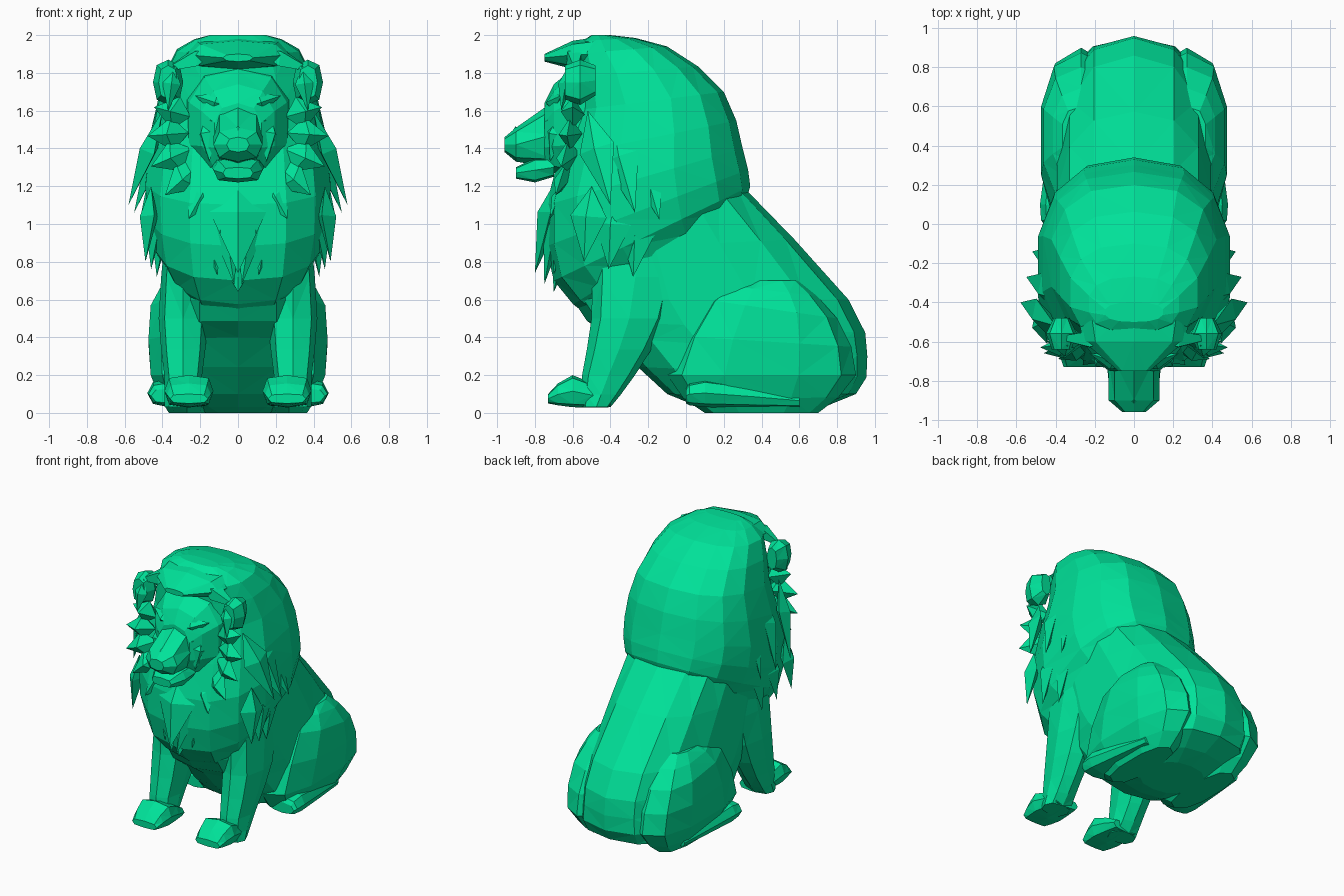
import bpy, bmesh, math
from mathutils import Vector

if "Cube" in bpy.data.objects:
    bpy.data.objects.remove(bpy.data.objects["Cube"], do_unlink=True)

green = bpy.data.materials.new("emerald_green")
green.use_nodes = True
colour = (0, .76, .32, 1)
green.diffuse_color = colour
green.node_tree.nodes["Principled BSDF"].inputs["Base Color"].default_value = colour


def finish(name, bm, mirror):
    """Turn a bmesh into a flat-shaded object, mirrored across x if asked."""
    bmesh.ops.recalc_face_normals(bm, faces=bm.faces)
    mesh = bpy.data.meshes.new(name)
    bm.to_mesh(mesh)
    bm.free()
    mesh.materials.append(green)
    obj = bpy.data.objects.new(name, mesh)
    bpy.context.collection.objects.link(obj)
    if mirror:
        modifier = obj.modifiers.new("mirror", "MIRROR")
        modifier.use_mirror_merge = False


def ring(front, back, half_width):
    """A section through two points (y, z) of the side outline."""
    return (*front, *back, half_width)


def slab(y, bottom, top, half_width):
    """An upright section facing the front."""
    return ring(front=(y, top), back=(y, bottom), half_width=half_width)


def refine(rings):
    """Add a curved in-between section to every pair of sections."""
    result = []
    last = len(rings) - 1
    for i in range(last):
        before, here = rings[max(i - 1, 0)], rings[i]
        there, after = rings[i + 1], rings[min(i + 2, last)]
        middle = [(b + c) / 2 + (b + c - a - d) / 16
                  for a, b, c, d in zip(before, here, there, after)]
        result += [here, middle]
    return result + [rings[last]]


def power(value, exponent):
    return math.copysign(abs(value) ** exponent, value)


def loft(name, *rings, sides=10, centre=0, mirror=False, squareness=.8, curved=True):
    """Skin a faceted tube with closed ends over the given sections."""
    bm = bmesh.new()
    loops = []
    for front_y, front_z, back_y, back_z, half_width in refine(rings) if curved else rings:
        front, back = Vector((centre, front_y, front_z)), Vector((centre, back_y, back_z))
        loop = []
        for i in range(sides):
            angle = math.tau * i / sides
            blend = (1 - power(math.cos(angle), squareness)) / 2
            point = front.lerp(back, blend)
            point.x += half_width * power(math.sin(angle), squareness)
            loop.append(bm.verts.new(point))
        loops.append(loop)
    for low, high in zip(loops, loops[1:]):
        for i in range(sides):
            j = (i + 1) % sides
            bm.faces.new((low[i], low[j], high[j], high[i]))
    bm.faces.new(loops[0])
    bm.faces.new(loops[-1])
    bmesh.ops.triangulate(bm, faces=bm.faces)
    finish(name, bm, mirror)


def lock(name, root, tip, width, thick, facing, mirror=True):
    """A pointed lock of hair with a raised ridge on its facing side."""
    root, tip, facing = Vector(root), Vector(tip), Vector(facing).normalized()
    along = tip - root
    side = along.cross(facing).normalized() * width
    rise = facing * thick
    bm = bmesh.new()
    ends = [bm.verts.new(root), bm.verts.new(tip)]
    belt = [bm.verts.new(root + along * .4 + offset)
            for offset in (side, rise, -side, -rise)]
    for current, following in zip(belt, belt[1:] + belt[:1]):
        for end in ends:
            bm.faces.new((end, current, following))
    finish(name, bm, mirror)


ahead = Vector((0, -1, 0))
outward = Vector((1, -.3, 0))

# Torso, from the seat up to the shoulders
loft("torso",
     ring(front=(.2, 0), back=(.6, 0), half_width=.2),
     ring(front=(-.1, .1), back=(.9, .1), half_width=.4),
     ring(front=(-.4, .4), back=(.96, .3), half_width=.4),
     ring(front=(-.6, .6), back=(.86, .6), half_width=.4),
     ring(front=(-.5, 1.1), back=(.3, 1.2), half_width=.4),
     sides=14)

# Hind legs
loft("thigh",
     ring(front=(.1, 0), back=(.7, 0), half_width=.1),
     ring(front=(-.1, .2), back=(.9, .2), half_width=.2),
     ring(front=(.1, .6), back=(.8, .5), half_width=.2),
     ring(front=(.3, .7), back=(.6, .7), half_width=.1),
     centre=.27, mirror=True)
loft("hind_paw",
     slab(y=.6, bottom=.03, top=.1, half_width=.05),
     slab(y=.1, bottom=.03, top=.18, half_width=.12),
     slab(y=0, bottom=.05, top=.13, half_width=.1),
     sides=8, centre=.36, mirror=True)

# Front legs
loft("front_leg",
     ring(front=(-.5, .9), back=(0, .9), half_width=.1),
     ring(front=(-.5, .5), back=(-.1, .5), half_width=.13),
     ring(front=(-.55, .2), back=(-.27, .2), half_width=.1),
     ring(front=(-.55, .03), back=(-.4, .03), half_width=.1),
     sides=8, centre=.29, mirror=True)
loft("front_paw",
     slab(y=-.4, bottom=.03, top=.1, half_width=.1),
     slab(y=-.6, bottom=.03, top=.2, half_width=.13),
     slab(y=-.73, bottom=.05, top=.1, half_width=.1),
     sides=8, centre=.26, mirror=True, squareness=.6)

# Mane mass, tilted up towards the back
loft("mane",
     ring(front=(-.5, .5), back=(.3, 1.1), half_width=.33),
     ring(front=(-.7, .7), back=(.34, 1.2), half_width=.46),
     ring(front=(-.74, 1.1), back=(.3, 1.4), half_width=.5),
     ring(front=(-.6, 1.6), back=(.2, 1.7), half_width=.43),
     ring(front=(-.6, 1.9), back=(-.1, 1.94), half_width=.33),
     ring(front=(-.5, 2), back=(-.4, 2), half_width=.15),
     sides=14)

# Fringe overhanging the brow
loft("fringe",
     slab(y=-.4, bottom=1.8, top=2, half_width=.3),
     slab(y=-.6, bottom=1.82, top=1.97, half_width=.26),
     slab(y=-.75, bottom=1.86, top=1.9, half_width=.08),
     sides=8, curved=False)
lock("side_fringe", root=(.1, -.6, 1.93), tip=(.42, -.58, 1.8),
     width=.06, thick=.05, facing=(0, -1, 1))

# Head, muzzle and chin
loft("head",
     slab(y=-.4, bottom=1.2, top=1.9, half_width=.3),
     slab(y=-.6, bottom=1.24, top=1.82, half_width=.27),
     slab(y=-.7, bottom=1.27, top=1.74, half_width=.2),
     slab(y=-.75, bottom=1.3, top=1.64, half_width=.13),
     curved=False)
loft("muzzle",
     slab(y=-.7, bottom=1.3, top=1.65, half_width=.13),
     slab(y=-.9, bottom=1.33, top=1.51, half_width=.13),
     slab(y=-.96, bottom=1.38, top=1.46, half_width=.06),
     sides=8, curved=False)
loft("chin",
     slab(y=-.7, bottom=1.25, top=1.35, half_width=.14),
     slab(y=-.8, bottom=1.22, top=1.35, half_width=.13),
     slab(y=-.9, bottom=1.24, top=1.3, half_width=.08),
     sides=8, curved=False, squareness=.6)
lock("nose", root=(0, -.9, 1.52), tip=(0, -.94, 1.36),
     width=.06, thick=.03, facing=ahead, mirror=False)
lock("brow", root=(.05, -.73, 1.62), tip=(.23, -.66, 1.68),
     width=.05, thick=.04, facing=ahead)
lock("eye", root=(.1, -.75, 1.53), tip=(.2, -.68, 1.57),
     width=.03, thick=.02, facing=ahead)
lock("cheek", root=(.17, -.67, 1.58), tip=(.15, -.72, 1.33),
     width=.07, thick=.05, facing=(1, -1, 0))

# Ears with a tuft in front
loft("ear",
     slab(y=-.48, bottom=1.68, top=1.84, half_width=.04),
     slab(y=-.56, bottom=1.63, top=1.87, half_width=.08),
     slab(y=-.64, bottom=1.66, top=1.84, half_width=.05),
     sides=8, centre=.37, mirror=True, curved=False)
lock("ear_tuft", root=(.34, -.62, 1.84), tip=(.37, -.66, 1.6),
     width=.05, thick=.04, facing=ahead)

# Ruff of locks fanning down around the face
face_centre = Vector((0, -.6, 1.5))
for i in range(6):
    angle = math.radians(15 - 19 * i)
    spoke = Vector((math.cos(angle), 0, math.sin(angle)))
    lock("ruff_lock", root=face_centre + spoke * .26,
         tip=face_centre + spoke * (.46 + .02 * i) + ahead * .03 * i,
         width=.09, thick=.07, facing=spoke + ahead * 2)

# Long locks down the sides, in rows stepping towards the back
for i in range(3):
    step = Vector((-.03, .13, -.04)) * i
    lock("side_lock", root=Vector((.4, -.52, 1.6)) + step,
         tip=Vector((.58, -.4, 1.1)) + step, width=.1, thick=.05, facing=outward)
    lock("shoulder_lock", root=Vector((.46, -.5, 1.2)) + step,
         tip=Vector((.49, -.54, .8)) + step, width=.1, thick=.05, facing=outward)

# Chest locks stepping out from the middle, over a pointed bib
for i in range(4):
    step = Vector((.09, .05, .05)) * i
    lock("chest_lock", root=Vector((.1, -.66, 1.2)) + step,
         tip=Vector((.02, -.75, .68)) + step,
         width=.08, thick=.06, facing=ahead + outward * .2 * i)
for name, drop in (("bib", 0), ("lower_bib", .2)):
    lock(name, root=(0, -.66 + drop / 4, 1.28 - drop), tip=(0, -.8 + drop / 2, .74 - drop / 2),
         width=.15, thick=.07, facing=ahead, mirror=False)
